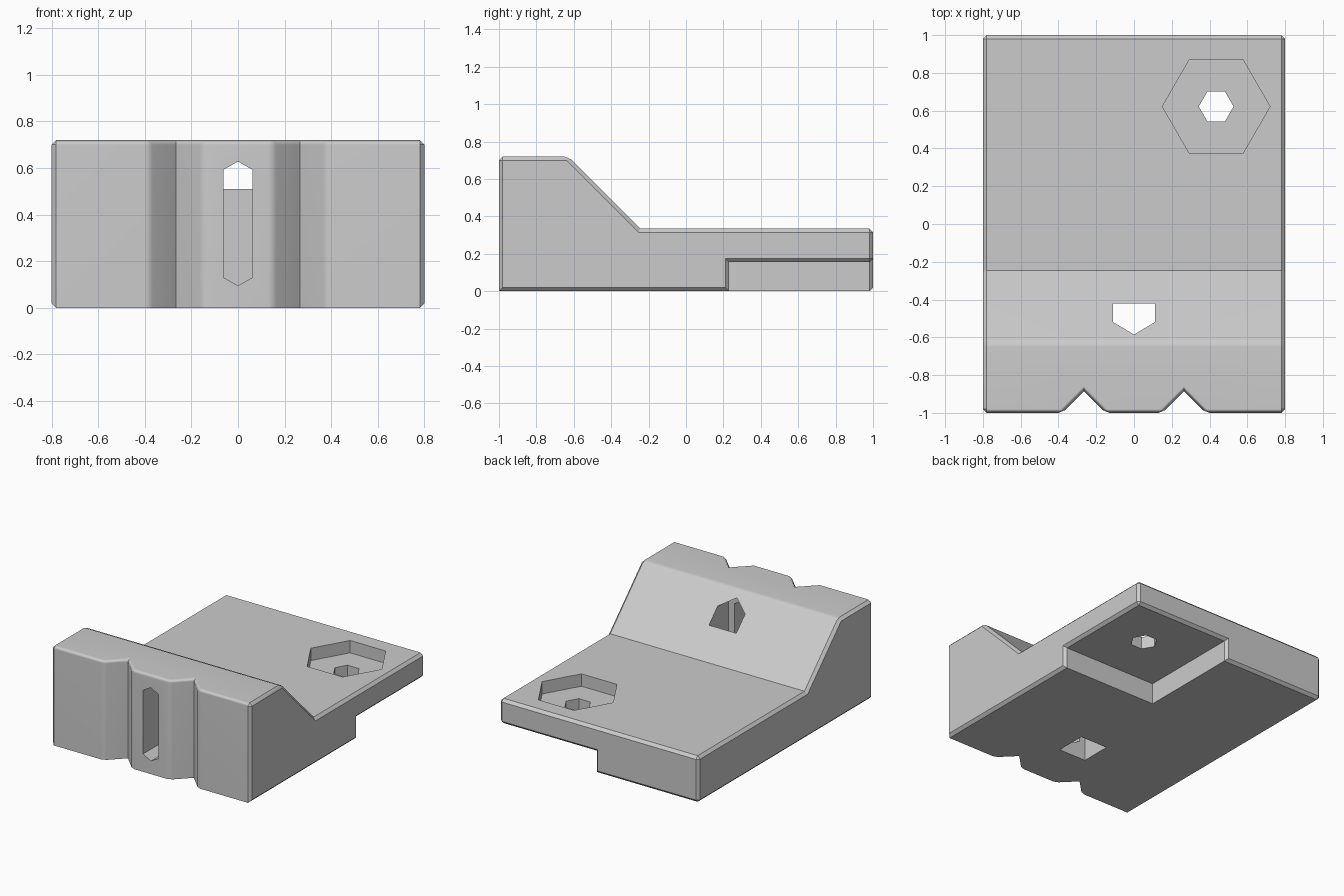
import bpy, bmesh, math
from mathutils import Vector

cube = bpy.data.objects.get("Cube")
if cube:
    bpy.data.objects.remove(cube, do_unlink=True)

grey = bpy.data.materials.new("light_grey")
grey.use_nodes = True
colour = (0.6, 0.6, 0.6, 1)
grey.diffuse_color = colour
grey.node_tree.nodes["Principled BSDF"].inputs["Base Color"].default_value = colour

AXES = {"x": lambda a, b, t: (t, a, b),
        "y": lambda a, b, t: (a, t, b),
        "z": lambda a, b, t: (a, b, t)}


def prism(name, outline, axis, lo, hi):
    """Extrude a 2D outline along an axis."""
    place = AXES[axis]
    bm = bmesh.new()
    face = bm.faces.new([bm.verts.new(place(a, b, lo)) for a, b in outline])
    ext = bmesh.ops.extrude_face_region(bm, geom=[face])
    moved = [v for v in ext["geom"] if isinstance(v, bmesh.types.BMVert)]
    bmesh.ops.translate(bm, verts=moved, vec=Vector(place(0, 0, hi - lo)))
    bmesh.ops.recalc_face_normals(bm, faces=bm.faces)
    mesh = bpy.data.meshes.new(name)
    bm.to_mesh(mesh)
    bm.free()
    obj = bpy.data.objects.new(name, mesh)
    bpy.context.collection.objects.link(obj)
    mesh.materials.append(grey)
    return obj


def cut(target, cutter):
    """Subtract a cutter and remove it."""
    mod = target.modifiers.new("cut", "BOOLEAN")
    mod.operation = "DIFFERENCE"
    mod.solver = "EXACT"
    mod.object = cutter
    bpy.context.view_layer.objects.active = target
    bpy.ops.object.modifier_apply(modifier=mod.name)
    bpy.data.objects.remove(cutter, do_unlink=True)


def hexagon(cx, cy, r):
    return [(cx + r * math.cos(i * math.pi / 3), cy + r * math.sin(i * math.pi / 3))
            for i in range(6)]


def rect(a0, a1, b0, b1):
    return [(a0, b0), (a1, b0), (a1, b1), (a0, b1)]


W, TOP, CREST, CHAMFER = 0.8, 0.72, -0.63, 0.02

# Body: tall front block sloping down to a flat plate
body = prism("bracket_body",
             [(-1, 0), (1, 0), (1, 0.335), (-0.245, 0.335), (CREST, TOP), (-1, TOP)],
             "x", -W, W)

# Step under the back corner
cut(body, prism("corner_step", rect(0.03, 1.2, 0.23, 1.2), "z", -0.2, 0.155))

# Two upright V grooves in the front
for side in (-1, 1):
    c = side * 0.265
    cut(body, prism("groove", [(c - 0.165, -1.05), (c + 0.165, -1.05), (c, -0.885)],
                    "z", -0.2, 1))

# Chamfers on the outer edges, groove lips and crest
bm = bmesh.new()
bm.from_mesh(body.data)
bmesh.ops.dissolve_limit(bm, angle_limit=0.01, verts=bm.verts, edges=bm.edges)
bm.normal_update()


def on(edge, axis, value):
    return all(abs(v.co[axis] - value) < 0.002 for v in edge.verts)


def wants_chamfer(e):
    if on(e, 0, W) or on(e, 0, -W) or on(e, 1, 1) or (on(e, 1, CREST) and on(e, 2, TOP)):
        return True
    front = all(v.co.y < -0.85 for v in e.verts)
    return front and e.is_convex and not on(e, 2, 0)


bmesh.ops.bevel(bm, geom=[e for e in bm.edges if wants_chamfer(e)], offset=CHAMFER,
                offset_type="OFFSET", segments=1, profile=0.5, affect="EDGES",
                clamp_overlap=True)
bm.to_mesh(body.data)
bm.free()

# Strap pocket open below and through the slope, with a peaked roof
cut(body, prism("strap_pocket",
                [(-0.11, -0.2), (0.11, -0.2), (0.11, 0.61), (0, 0.675), (-0.11, 0.61)],
                "y", -0.645, -0.42))

# Front slot leading into the pocket
cut(body, prism("front_slot",
                [(-0.062, 0.13), (0, 0.095), (0.062, 0.13),
                 (0.062, 0.592), (0, 0.628), (-0.062, 0.592)],
                "y", -1.2, -0.5))

# Hexagonal nut recess and bolt hole
cut(body, prism("nut_recess", hexagon(0.435, 0.622, 0.285), "z", 0.245, 0.6))
cut(body, prism("bolt_hole", hexagon(0.435, 0.622, 0.092), "z", -0.2, 0.6))

# Smooth only the soft lips; everything else stays crisp
bm = bmesh.new()
bm.from_mesh(body.data)
for f in bm.faces:
    f.smooth = True
    f.material_index = 0
for e in bm.edges:
    lip = all(v.co.y < -0.85 and v.co.z > 0.69 for v in e.verts)
    along_x = abs(e.verts[0].co.x - e.verts[1].co.x) > 0.05
    if len(e.link_faces) == 2 and e.calc_face_angle(0) > math.radians(30):
        e.smooth = lip and along_x
bm.to_mesh(body.data)
bm.free()
normals = body.modifiers.new("even_normals", "WEIGHTED_NORMAL")
normals.keep_sharp = True
